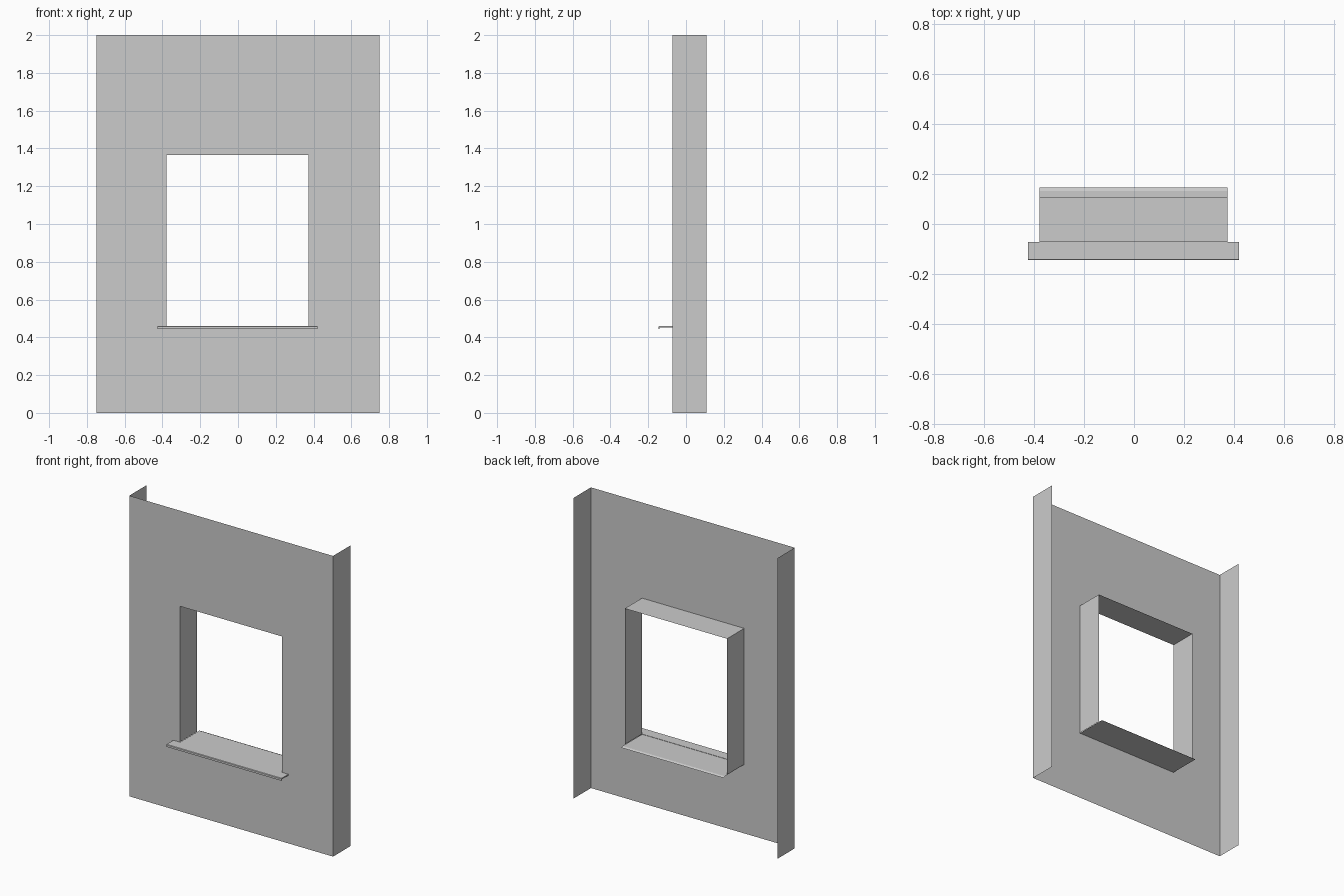
import bpy

if "Cube" in bpy.data.objects:
    bpy.data.objects.remove(bpy.data.objects["Cube"])

X0, X1 = -0.378, 0.374      # window opening sides
Z0, Z1 = 0.46, 1.364        # window opening bottom and top
YF, YB = -0.072, 0.109      # front face and back edge of the wall
W, H = 0.75, 2.0


def add_mesh(name, verts, faces):
    mesh = bpy.data.meshes.new(name)
    mesh.from_pydata(verts, [], faces)
    mesh.update()
    obj = bpy.data.objects.new(name, mesh)
    bpy.context.collection.objects.link(obj)
    return obj


def rect(x0, x1, z0, z1, y):
    return [(x0, y, z0), (x1, y, z0), (x1, y, z1), (x0, y, z1)]


def extrude_x(name, profile, x0, x1, closed):
    """Sweep a (y, z) profile sideways; a closed profile gets end caps."""
    n = len(profile)
    verts = [(x, y, z) for x in (x0, x1) for y, z in profile]
    count = n if closed else n - 1
    faces = [(i, (i + 1) % n, n + (i + 1) % n, n + i) for i in range(count)]
    if closed:
        faces += [tuple(reversed(range(n))), tuple(range(n, 2 * n))]
    return add_mesh(name, verts, faces)


# Front sheet: four panels around the opening
add_mesh("wall_face", rect(-W, W, 0, H, YF) + rect(X0, X1, Z0, Z1, YF),
         [(i, (i + 1) % 4, 4 + (i + 1) % 4, 4 + i) for i in range(4)])

# Side returns of the wall, open at the back
for side, name in ((-1, "wall_return_left"), (1, "wall_return_right")):
    x = side * W
    face = (0, 1, 2, 3) if side > 0 else (3, 2, 1, 0)
    add_mesh(name, [(x, YF, 0), (x, YB, 0), (x, YB, H), (x, YF, H)], [face])

# Jambs and head lining the opening
add_mesh("window_reveal", rect(X0, X1, Z0, Z1, YF) + rect(X0, X1, Z0, Z1, YB),
         [(1, 2, 6, 5), (2, 3, 7, 6), (3, 0, 4, 7)])

# Sill sheet through the opening, tipping down slightly at the back
extrude_x("sill_sheet",
          [(YF, Z0 - 0.002), (0.132, Z0 - 0.002), (0.146, Z0 - 0.008)],
          X0, X1, False)

# Projecting sill nose with ears and a drip lip
extrude_x("sill_nose",
          [(YF, Z0), (-0.142, Z0), (-0.145, Z0 - 0.003), (-0.145, 0.444),
           (-0.139, 0.444), (-0.139, Z0 - 0.008), (YF, Z0 - 0.008)],
          -0.425, 0.421, True)
